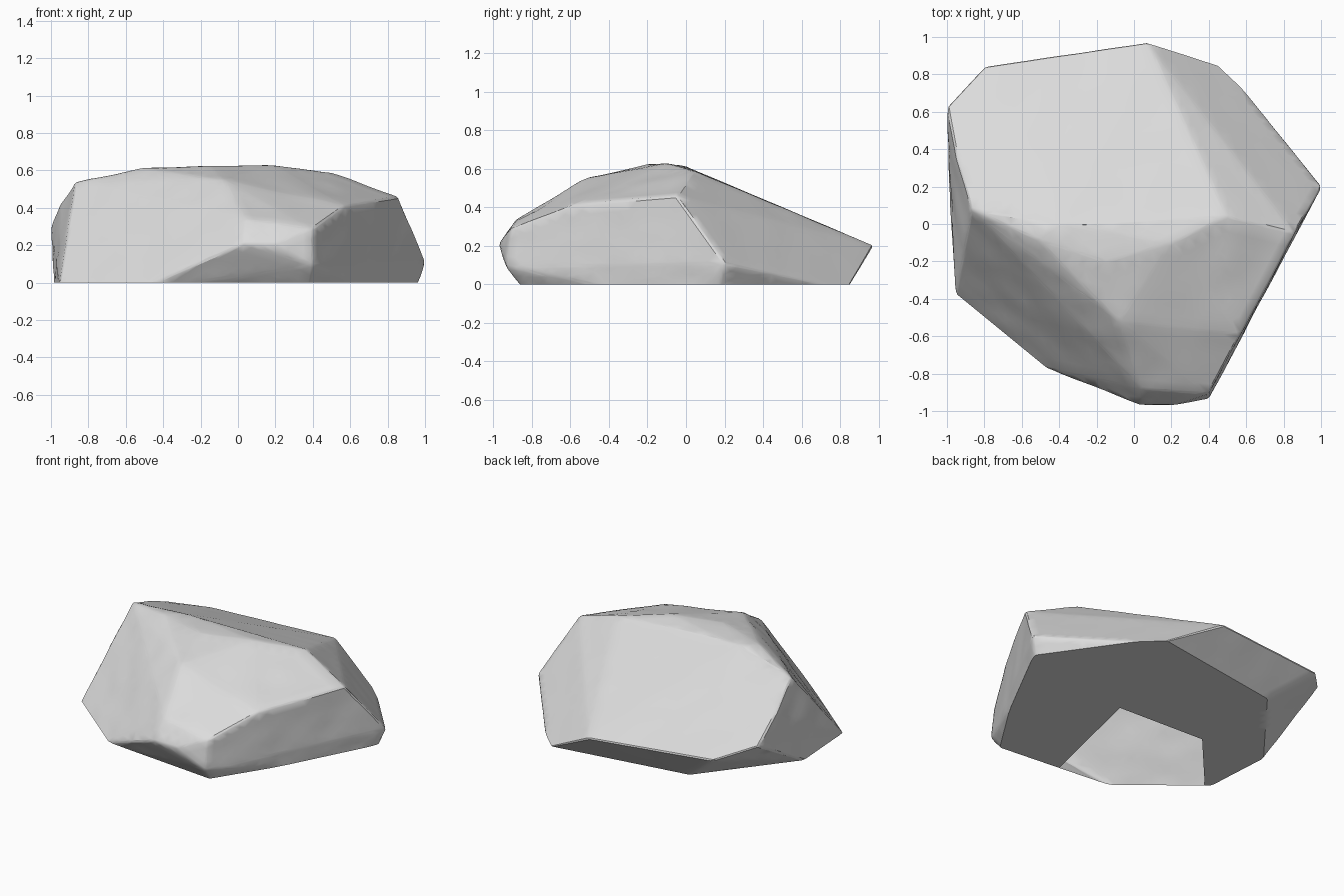
import bpy, bmesh, math
from mathutils import noise, Vector

if "Cube" in bpy.data.objects:
    bpy.data.objects.remove(bpy.data.objects["Cube"], do_unlink=True)

stone = bpy.data.materials.new("pale_grey_stone")
stone.use_nodes = True
grey = (0.72, 0.72, 0.72, 1)
stone.diffuse_color = grey
stone.node_tree.nodes["Principled BSDF"].inputs["Base Color"].default_value = grey

# Corners of the rock, ring by ring; the foot is buried and trimmed later
foot = -0.03
ground = [(-.955, -.395), (-.515, -.755), (.38, -.84), (.72, -.31), (.92, .08),
          (.955, .17), (.49, .84), (-.48, .68), (-.98, .05)]
belly = [(-1, .63, .3), (-.8, .845, .23), (.07, .975, .2), (1.005, .2, .11),
         (.4, -.935, .09), (.2, -.97, .21), (.03, -.97, .21)]
shoulder = [(-.95, .36, .42), (-.87, .08, .54), (.86, -.05, .46), (.57, -.59, .41),
            (.4, -.91, .29), (.04, -.88, .34), (-.08, -.52, .55)]
crown = [(-.52, -.08, .61), (-.15, -.2, .625), (.2, -.1, .625), (-.4, 0, .615), (.5, .04, .59)]

# Hull of the corners, with nearly flat neighbours merged into broad facets
bm = bmesh.new()
for co in [(x, y, foot) for x, y in ground] + belly + shoulder + crown:
    bm.verts.new(co)
bmesh.ops.convex_hull(bm, input=bm.verts[:])
bmesh.ops.delete(bm, geom=[v for v in bm.verts if not v.link_faces], context='VERTS')
bmesh.ops.dissolve_limit(bm, angle_limit=math.radians(5), verts=bm.verts[:], edges=bm.edges[:])

# Worn edges
worn = [e for e in bm.edges if max(v.co.z for v in e.verts) > 0]
bmesh.ops.bevel(bm, geom=worn, offset=0.01, segments=1, profile=0.5,
                affect='EDGES', clamp_overlap=True)

# Underside trimmed level with the ground and closed flat
bmesh.ops.bisect_plane(bm, geom=bm.verts[:] + bm.edges[:] + bm.faces[:],
                       plane_co=(0, 0, 0), plane_no=(0, 0, 1), clear_inner=True)
rim = [e for e in bm.edges if e.is_boundary]
bmesh.ops.holes_fill(bm, edges=rim, sides=0)


def flat_base():
    return [f for f in bm.faces if all(abs(v.co.z) < 1e-4 for v in f.verts)]


# Gap broken out of the base, bounded by three straight cuts and the rim
corners = [Vector(c) for c in [(-.06, -.78, 0), (.125, .01, 0), (-.53, .04, 0), (-.93, -.41, 0)]]
cuts = [(a, (b - a).cross(Vector((0, 0, 1))).normalized()) for a, b in zip(corners, corners[1:])]
for point, side in cuts:
    base = flat_base()
    edges = {e for f in base for e in f.edges}
    verts = {v for f in base for v in f.verts}
    bmesh.ops.bisect_plane(bm, geom=list(verts) + list(edges) + base,
                           plane_co=point, plane_no=side)
gap = [f for f in flat_base()
       if all((f.calc_center_median() - p).dot(n) < 0 for p, n in cuts)]
bmesh.ops.delete(bm, geom=gap, context='FACES')

# Slight unevenness of the surface, keeping the base flat
bmesh.ops.triangulate(bm, faces=bm.faces[:])
for step in range(4):
    long_edges = [e for e in bm.edges if e.calc_length() > 0.08]
    bmesh.ops.subdivide_edges(bm, edges=long_edges, cuts=1)
    bmesh.ops.triangulate(bm, faces=bm.faces[:])
bm.normal_update()
for v in bm.verts:
    if v.co.z > 0.01:
        rough = 0.002 if v.normal.y > 0.3 else 0.006
        v.co += v.normal * rough * noise.noise(v.co * Vector((5, 5, 8)))
bmesh.ops.recalc_face_normals(bm, faces=bm.faces[:])

mesh = bpy.data.meshes.new("rock")
bm.to_mesh(mesh)
bm.free()
mesh.materials.append(stone)
rock = bpy.data.objects.new("rock", mesh)
bpy.context.collection.objects.link(rock)
bpy.context.view_layer.objects.active = rock
rock.select_set(True)
bpy.ops.object.shade_smooth_by_angle(angle=math.radians(35))
